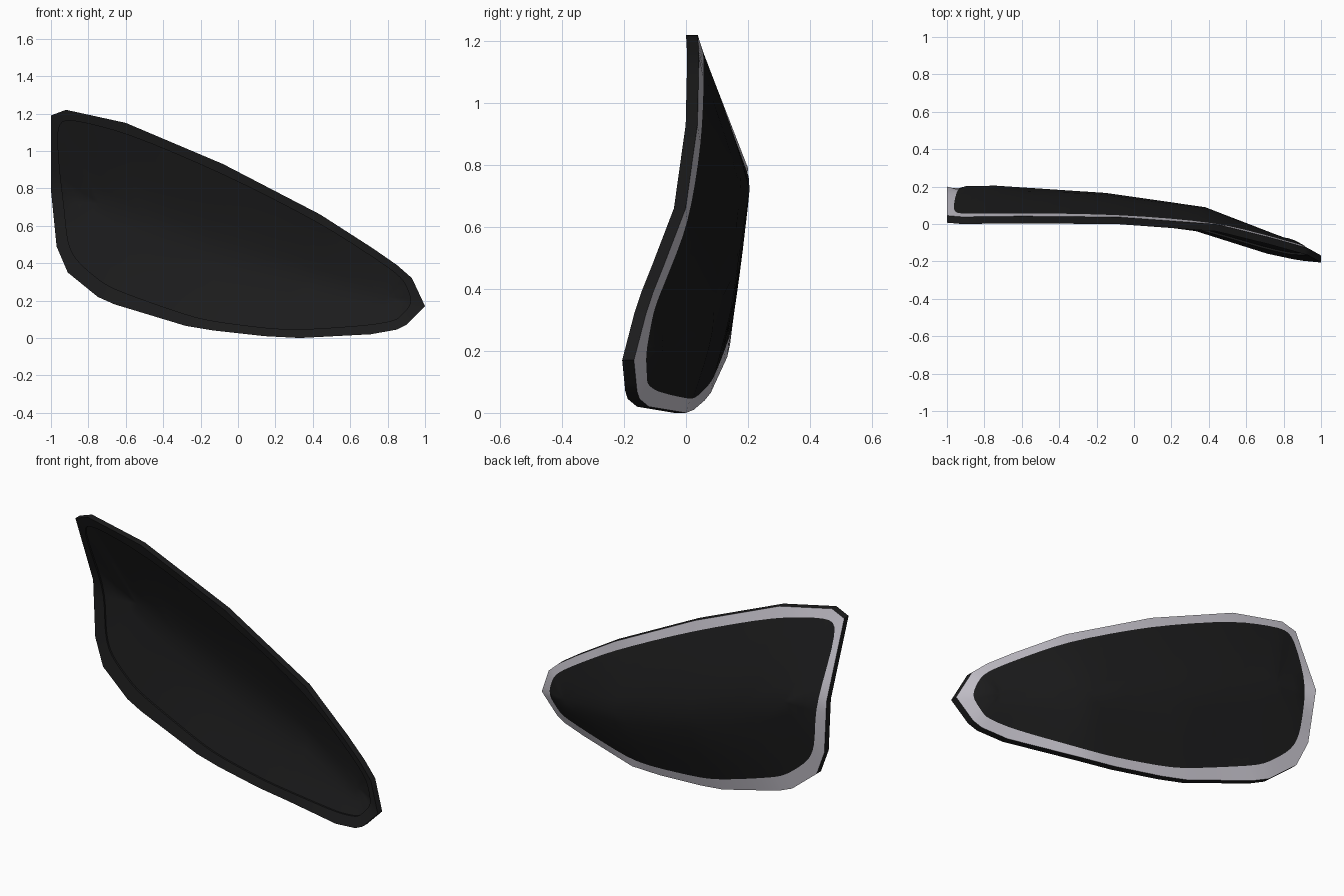
import bpy, bmesh
from mathutils import Vector

if "Cube" in bpy.data.objects:
    bpy.data.objects.remove(bpy.data.objects["Cube"])

THICK = 0.038   # shell thickness along y
SUB = 4         # subdivisions per outline edge


def material(name, rgb):
    m = bpy.data.materials.new(name)
    m.diffuse_color = (*rgb, 1)
    m.use_nodes = True
    m.node_tree.nodes["Principled BSDF"].inputs["Base Color"].default_value = m.diffuse_color
    return m


dark = material("dark_plastic", (0.0115, 0.0115, 0.012))
grey = material("light_grey", (0.58, 0.56, 0.62))

# Outline of the back edge (x, y, z), spine station and rim band width
OUTLINE = [
    (-1, .20, .79, 0, .065), (-1, .045, 1.19, 0, .05), (-.92, .038, 1.22, 0, .05),
    (-.60, .042, 1.15, .12, .055), (-.08, .037, .93, .42, .055),
    (.44, -.001, .66, .75, .05), (.72, -.07, .48, .92, .045),
    (.85, -.106, .39, 1, .04), (.93, -.129, .32, 1, .04),
    (1, -.168, .17, 1, .065), (.90, -.158, .07, 1, .055), (.85, -.15, .045, 1, .05),
    (.71, -.12, .02, .92, .05), (.33, 0, 0, .72, .045), (.14, .025, .01, .6, .045),
    (-.13, .06, .04, .45, .05), (-.28, .08, .065, .36, .055),
    (-.66, .133, .18, .12, .075), (-.75, .142, .22, .06, .08),
    (-.91, .158, .35, 0, .08), (-.97, .176, .49, 0, .07)]
SPINE = [(-.74, .205, .72), (-.15, .166, .47), (.38, .09, .32), (.8, -.072, .22)]

# Finer outline made by splitting every edge evenly
POINTS = [tuple(p + (q - p) * k / SUB for p, q in zip(a, b))
          for a, b in zip(OUTLINE, OUTLINE[1:] + OUTLINE[:1]) for k in range(SUB)]
N = len(POINTS)


def spine(u):
    f = u * (len(SPINE) - 1)
    i = min(int(f), len(SPINE) - 2)
    return Vector(SPINE[i]).lerp(Vector(SPINE[i + 1]), f - i)


def inset_amounts():
    """Share of the way to the spine taken by the band, softened at corners."""
    t = []
    for x, y, z, u, w in POINTS:
        b = spine(u)
        t.append(w / (Vector((x, z)) - Vector((b.x, b.z))).length)
    for _ in range(3):
        t = [(t[i - 1] + 2 * t[i] + t[(i + 1) % N]) / 4 for i in range(N)]
    return t


INSET = inset_amounts()


def ring(s):
    """Loop of points: s=-1 rim, 0 edge of the inner panel, 1 spine."""
    pts = []
    for (x, y, z, u, w), t0 in zip(POINTS, INSET):
        if s == 1:
            pts.append(spine(round(u * 6) / 6))
            continue
        a, b = Vector((x, y, z)), spine(u)
        t = t0 * (s + 1) if s <= 0 else t0 + (1 - t0) * s
        p = a.lerp(b, t)
        bulge = 0.3 + 0.6 * min(1, u * 4)   # straighter at the folded left end
        p.y = a.y + (b.y - a.y) * (t + bulge * t * t * (1 - t))
        pts.append(p)
    if s == 0:   # rounded corners on the panel edge
        for _ in range(3):
            pts = [(pts[i - 1] + 2 * pts[i] + pts[(i + 1) % N]) / 4 for i in range(N)]
    return pts


def shell(name, stations, back_index, thick, wall_ends):
    """Front and back skins over the given rings, with walls on chosen rings."""
    bm = bmesh.new()
    rings = [ring(s) for s in stations]
    off = Vector((0, -thick, 0))
    back = [[bm.verts.new(p) for p in r] for r in rings]
    front = [[bm.verts.new(p + off) for p in r] for r in rings]
    for i in range(N):
        j = (i + 1) % N
        for k in range(len(rings) - 1):
            f = bm.faces.new((back[k][i], back[k][j], back[k + 1][j], back[k + 1][i]))
            f.material_index = back_index
            bm.faces.new((front[k][j], front[k][i], front[k + 1][i], front[k + 1][j]))
        if wall_ends:   # outer side wall and inner wall
            bm.faces.new((back[0][j], back[0][i], front[0][i], front[0][j]))
            bm.faces.new((back[-1][i], back[-1][j], front[-1][j], front[-1][i]))
    bmesh.ops.remove_doubles(bm, verts=bm.verts, dist=0.0005)
    me = bpy.data.meshes.new(name)
    bm.to_mesh(me)
    bm.free()
    me.materials.append(dark)
    me.materials.append(grey)
    ob = bpy.data.objects.new(name, me)
    bpy.context.collection.objects.link(ob)
    bpy.ops.object.select_all(action='DESELECT')
    ob.select_set(True)
    bpy.context.view_layer.objects.active = ob
    bpy.ops.object.shade_smooth_by_angle(angle=0.6)


# Rim frame: dark front and side, light grey band on the back
shell("rim_frame", [-1, 0], 1, THICK, True)
# Inner bowl panel: dark on both sides, set slightly behind the rim's front
shell("inner_panel", [0, .2, .4, .6, .8, 1], 0, THICK - 0.01, False)
